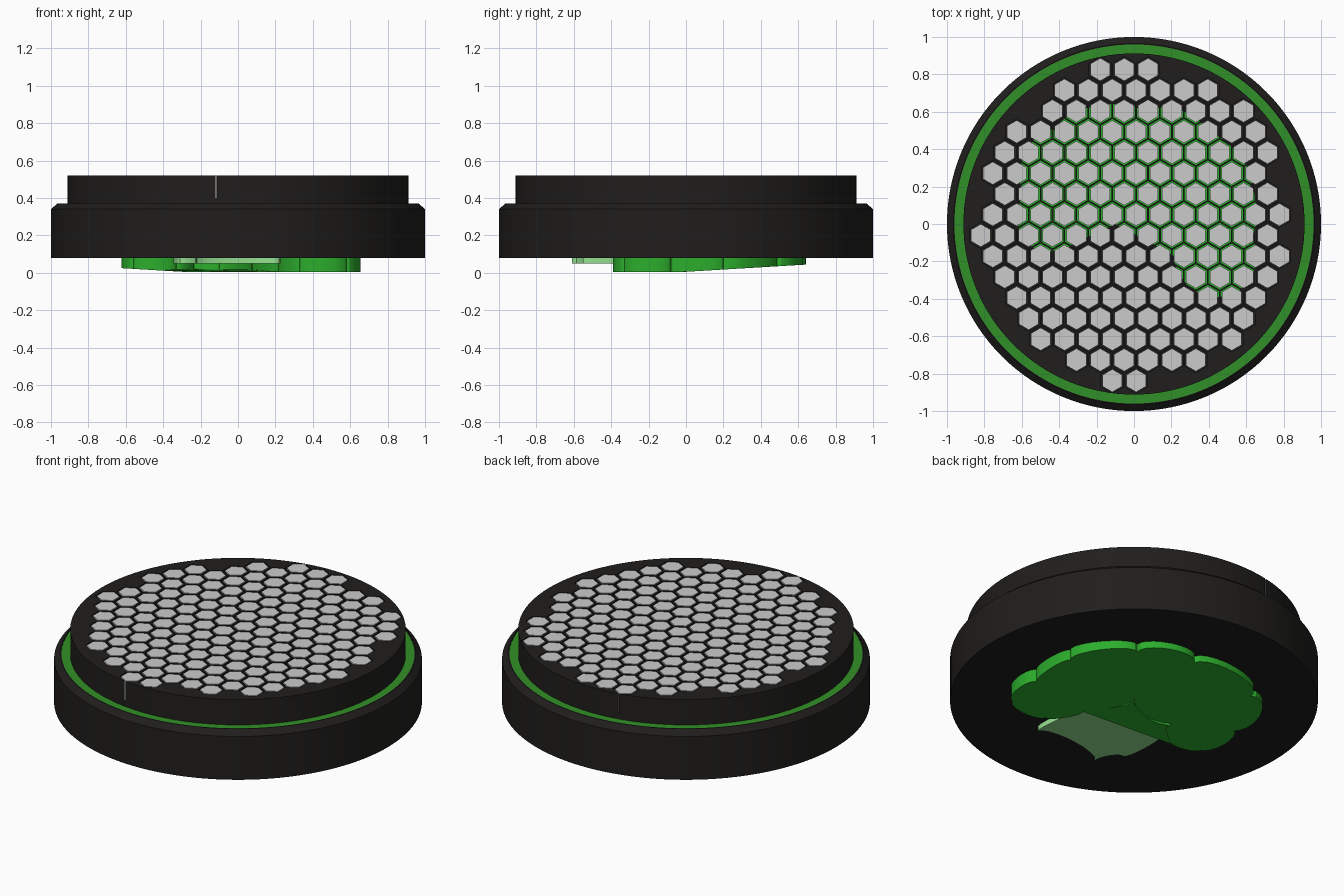
import bpy, bmesh
from math import sin, cos, pi, radians
from mathutils import Vector

if "Cube" in bpy.data.objects:
    bpy.data.objects.remove(bpy.data.objects["Cube"])


def material(name, rgb):
    m = bpy.data.materials.new(name)
    m.diffuse_color = (*rgb, 1)
    m.use_nodes = True
    m.node_tree.nodes["Principled BSDF"].inputs["Base Color"].default_value = m.diffuse_color
    return m


BLACK = material("black", (0.014, 0.013, 0.012))
GREEN = material("green", (0.03, 0.28, 0.02))
LEAF = material("leaf_green", (0.025, 0.42, 0.025))
PALE = material("pale_green", (0.30, 0.75, 0.28))


def finish(name, bm, mat=None):
    bmesh.ops.recalc_face_normals(bm, faces=bm.faces[:])
    me = bpy.data.meshes.new(name)
    bm.to_mesh(me)
    bm.free()
    ob = bpy.data.objects.new(name, me)
    bpy.context.collection.objects.link(ob)
    if mat:
        me.materials.append(mat)
    return ob


def smooth(ob):
    bpy.ops.object.select_all(action='DESELECT')
    ob.select_set(True)
    bpy.context.view_layer.objects.active = ob
    bpy.ops.object.shade_smooth_by_angle(angle=radians(25))


def lathe(name, profile, mat, closed=False, n=128):
    """Revolve (radius, z) pairs around z, capped or closed into a ring."""
    bm = bmesh.new()
    rings = [[bm.verts.new((r * cos(2 * pi * i / n), r * sin(2 * pi * i / n), z))
              for i in range(n)] for r, z in profile]
    pairs = list(zip(rings, rings[1:]))
    if closed:
        pairs.append((rings[-1], rings[0]))
    else:
        bm.faces.new(rings[0])
        bm.faces.new(rings[-1])
    for a, b in pairs:
        for i in range(n):
            j = (i + 1) % n
            bm.faces.new((a[i], a[j], b[j], b[i]))
    return finish(name, bm, mat)


def prism(bm, outline, low, high):
    """Extrude an outline; low is a function giving the underside height."""
    bot = [bm.verts.new((x, y, low(x, y))) for x, y in outline]
    top = [bm.verts.new((x, y, high)) for x, y in outline]
    bm.faces.new(bot)
    bm.faces.new(top)
    for i in range(len(bot)):
        j = (i + 1) % len(bot)
        bm.faces.new((bot[i], bot[j], top[j], top[i]))


def scallop(points, steps=10):
    """Outline of (x, y, bulge) corners joined by outward curves."""
    out = []
    for i, (x, y, bulge) in enumerate(points):
        p, q = Vector((x, y)), Vector(points[(i + 1) % len(points)][:2])
        d = q - p
        normal = Vector((d.y, -d.x))
        out += [p + d * (0.5 - 0.5 * cos(pi * k / steps)) + normal * bulge * sin(pi * k / steps)
                for k in range(steps)]
    return out


# Hexagon layout: first column position and count for each row, top to bottom
PX, PY = 0.1277, 0.1109
ROWS = [(-0.18, 3), (-0.372, 7), (-0.436, 9), (-0.627, 11), (-0.691, 12), (-0.755, 12),
        (-0.691, 12), (-0.755, 13), (-0.819, 13), (-0.755, 13), (-0.691, 12),
        (-0.627, 11), (-0.563, 10), (-0.499, 9), (-0.308, 6), (-0.116, 2)]


def hexagons(name, width, low, high, mat=None):
    bm = bmesh.new()
    r = width / 3 ** 0.5
    for row, (x0, count) in enumerate(ROWS):
        y = 0.826 - row * PY
        for k in range(count):
            x = x0 + k * PX
            prism(bm, [(x + r * sin(pi * i / 3), y + r * cos(pi * i / 3)) for i in range(6)],
                  lambda a, b: low, high)
    return finish(name, bm, mat)


# Stepped round body with hexagonal pockets
body = lathe("body", [(1, 0.08), (1, 0.34), (0.965, 0.37), (0.96, 0.37), (0.96, 0.33),
                      (0.912, 0.33), (0.912, 0.52)], BLACK)
cutter = hexagons("pocket_cutter", 0.119, 0.40, 0.60)
cutter.hide_render = True
cutter.hide_viewport = True
mod = body.modifiers.new("pockets", 'BOOLEAN')
mod.operation = 'DIFFERENCE'
mod.solver = 'EXACT'
mod.object = cutter
smooth(body)

# Grey hexagonal studs filling the pockets
hexagons("hex_studs", 0.106, 0.39, 0.52)

# Green ring in the shoulder groove
smooth(lathe("shoulder_ring", [(0.912, 0.32), (0.96, 0.32), (0.96, 0.368), (0.912, 0.368)],
             GREEN, closed=True))

# Leafy crown in relief on the underside, reaching up to the pockets
crown = scallop([(0.08, 0.10, 0.12), (0.22, -0.17, 0.15), (0.33, -0.35, 0.2), (0.58, -0.33, 0.2),
                 (0.62, -0.08, 0.12), (0.62, 0.20, 0.18), (0.38, 0.48, 0.25), (0.06, 0.58, 0.2),
                 (-0.41, 0.50, 0.28), (-0.57, 0.16, 0.22), (-0.56, -0.10, 0.2),
                 (-0.33, -0.10, 0.2), (-0.24, 0.02, 0.1), (-0.10, 0.0, 0.1)])
bm = bmesh.new()
prism(bm, crown, lambda x, y: 0.005 + 0.06 * max(0, y) + 0.06 * max(0, -x - 0.3), 0.402)
smooth(finish("crown", bm, LEAF))

# Pale curved trunk below the crown
trunk = scallop([(0.05, 0.14, 0), (0.16, -0.15, -0.06), (0.22, -0.55, 0.15), (-0.23, -0.61, 0.2),
                 (-0.31, -0.46, -0.1), (-0.30, -0.06, 0)])
bm = bmesh.new()
prism(bm, trunk, lambda x, y: 0.05, 0.12)
smooth(finish("trunk", bm, PALE))
